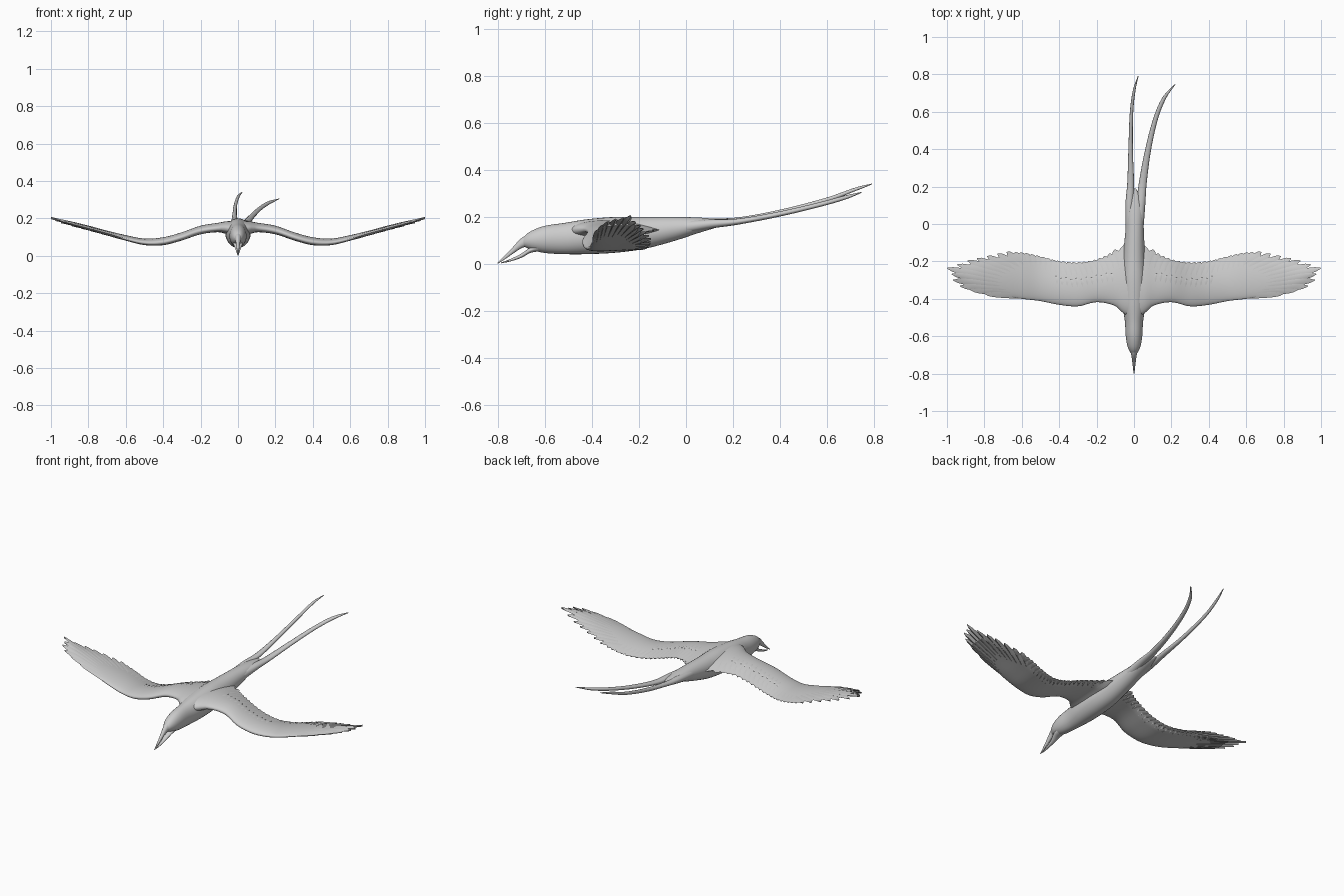
import bpy, math
from mathutils import Vector

if "Cube" in bpy.data.objects:
    bpy.data.objects.remove(bpy.data.objects["Cube"])

plumage = bpy.data.materials.new("plumage grey")
plumage.use_nodes = True
GREY = (0.6, 0.6, 0.6, 1)
plumage.diffuse_color = GREY
plumage.node_tree.nodes["Principled BSDF"].inputs["Base Color"].default_value = GREY


def make(name, verts, faces, angle=60):
    mesh = bpy.data.meshes.new(name)
    mesh.from_pydata(verts, [], faces)
    mesh.materials.append(plumage)
    obj = bpy.data.objects.new(name, mesh)
    bpy.context.collection.objects.link(obj)
    bpy.ops.object.select_all(action="DESELECT")
    obj.select_set(True)
    bpy.context.view_layer.objects.active = obj
    bpy.ops.object.mode_set(mode="EDIT")
    bpy.ops.mesh.select_all(action="SELECT")
    bpy.ops.mesh.normals_make_consistent(inside=False)
    bpy.ops.object.mode_set(mode="OBJECT")
    bpy.ops.object.shade_smooth_by_angle(angle=math.radians(angle))


def sample(rows, key):
    """Smooth interpolation of table rows by their first column."""
    key = min(max(key, rows[0][0]), rows[-1][0])
    i = 0
    while i < len(rows) - 2 and key > rows[i + 1][0]:
        i += 1
    a, b = rows[i], rows[i + 1]
    before, after = rows[max(i - 1, 0)], rows[min(i + 2, len(rows) - 1)]
    span = b[0] - a[0]
    t = (key - a[0]) / span
    out = []
    for p, q, r, s in zip(before[1:], a[1:], b[1:], after[1:]):
        m = (r - p) / (b[0] - before[0]) * span
        n = (s - q) / (after[0] - a[0]) * span
        out.append(q + t * m + t * t * (3 * (r - q) - 2 * m - n)
                   + t ** 3 * (2 * (q - r) + m + n))
    return out


def bridge(rings, size):
    faces = [(r * size + k, r * size + (k + 1) % size,
              (r + 1) * size + (k + 1) % size, (r + 1) * size + k)
             for r in range(rings - 1) for k in range(size)]
    return faces + [tuple(range(size)), tuple(range((rings - 1) * size, rings * size))]


def loft(name, rows, rings=40, size=20):
    """Elliptical tube along y; rows hold y, centre x, half width, bottom z, top z."""
    verts = []
    for r in range(rings):
        y = rows[0][0] + (rows[-1][0] - rows[0][0]) * r / (rings - 1)
        x, w, low, high = sample(rows, y)
        for k in range(size):
            a = math.tau * k / size
            verts.append((x + w * math.cos(a), y,
                          (low + high) / 2 + (high - low) / 2 * math.sin(a)))
    make(name, verts, bridge(rings, size))


# Body, with head and tapering rump
loft("body", [
    (-.70, 0, .010, .080, .100), (-.68, 0, .024, .070, .125), (-.65, 0, .036, .058, .144),
    (-.60, 0, .044, .047, .162), (-.52, 0, .049, .042, .174), (-.42, 0, .064, .042, .190),
    (-.30, 0, .068, .048, .200), (-.18, 0, .060, .064, .200), (-.05, .003, .050, .098, .200),
    (.06, .005, .044, .134, .197), (.14, .005, .030, .158, .190), (.19, .005, .006, .174, .183),
], 60, 28)

# Open, downcurved beak
loft("upper_beak", [
    (-.80, 0, .002, .001, .007), (-.775, 0, .005, .016, .031), (-.74, 0, .009, .040, .067),
    (-.70, 0, .015, .066, .110), (-.66, 0, .026, .080, .130)], 20, 14)
loft("lower_beak", [
    (-.785, 0, .002, .003, .007), (-.75, 0, .007, .010, .020), (-.70, 0, .013, .026, .044),
    (-.66, 0, .024, .047, .072), (-.62, 0, .028, .054, .090)], 20, 14)

# Two long tail streamers
loft("right_streamer", [
    (-.06, -.022, .022, .120, .180), (.10, -.024, .022, .152, .192), (.22, -.018, .018, .173, .198),
    (.40, -.018, .012, .209, .231), (.60, -.013, .009, .264, .283), (.72, .002, .007, .310, .325),
    (.79, .022, .002, .338, .342)], 50, 12)
loft("left_streamer", [
    (-.06, .026, .022, .120, .180), (.10, .036, .024, .150, .190), (.22, .047, .021, .167, .193),
    (.40, .076, .016, .202, .224), (.57, .118, .013, .243, .263), (.68, .165, .011, .275, .292),
    (.745, .218, .003, .302, .306)], 50, 12)

# Wing plan: x, leading y, trailing y, height, half thickness
WING = [
    (0, -.51, -.06, .138, .046), (.06, -.475, -.10, .145, .036), (.10, -.438, -.15, .147, .026),
    (.20, -.418, -.195, .133, .023), (.30, -.440, -.208, .099, .022), (.40, -.432, -.20, .073, .021),
    (.50, -.412, -.175, .070, .017), (.60, -.400, -.155, .091, .014), (.70, -.385, -.16, .118, .011),
    (.80, -.368, -.18, .145, .009), (.90, -.330, -.205, .171, .006), (1.0, -.25, -.22, .197, .002)]


def wing_at(x, y):
    """Mid height and half thickness of the wing over a plan point."""
    lead, trail, z, thick = sample(WING, x)
    s = min(max((y - lead) / (trail - lead), 0), 1)
    return (z + .008 * math.sin(math.pi * s) - .006 * s,
            thick * 2.4 * math.sqrt(s) * (1 - s) + .0015)


def wing_panel(name, side, stations=50, half=14):
    verts = []
    for i in range(stations):
        x = .88 * i / (stations - 1)
        lead, trail = sample(WING, x)[:2]
        trail -= .015
        loop = [(k / half, 1) for k in range(half + 1)]
        loop += [(k / half, -1) for k in range(half - 1, 0, -1)]
        for s, sign in loop:
            y = lead + (trail - lead) * s * s
            z, h = wing_at(x, y)
            verts.append((side * x, y, z + sign * h))
    make(name, verts, bridge(stations, 2 * half))


def feather(verts, faces, side, root, tip, width, lift, under=-1):
    """Add one slim blade that rises out of the wing surface and hugs it."""
    root, tip = Vector(root), Vector(tip)
    across = (tip - root).normalized().orthogonal() * width / 2
    steps, base = 14, len(verts)
    for i in range(steps + 1):
        t = i / steps
        w = (.6 + .4 * min(t * 2.5, 1)) * math.sqrt(max(1 - t ** 7, .01))
        rise = lift * min(3 * t - 1, 1)
        mid = root + (tip - root) * t
        for u, level in ((-1, .5), (0, 1), (1, .8), (0, under)):
            p = mid + across * u * w
            z, h = wing_at(p.x, p.y)
            verts.append((side * p.x, p.y, z + level * (h + rise)))
    faces += [tuple(base + v for v in f) for f in bridge(steps + 1, 4)]


# Primary feather tips, from leading edge round to trailing edge
TIPS = [(.80, -.371), (.875, -.352), (.93, -.332), (.968, -.300), (.975, -.268), (1.0, -.236),
        (.945, -.217), (.89, -.196), (.84, -.184), (.785, -.172), (.73, -.159), (.68, -.150)]

for side, label in ((1, "left"), (-1, "right")):
    wing_panel(label + "_wing", side)

    verts, faces = [], []
    for i, tip in enumerate(TIPS):
        f = i / (len(TIPS) - 1)
        root = (.54 + .04 * math.sin(math.pi * f), -.385 + .13 * f)
        feather(verts, faces, side, root, tip, .038, .0025)
    make(label + "_primary_feathers", verts, faces)

    verts, faces = [], []
    for i in range(20):
        x = .09 + .028 * i
        lead, trail = sample(WING, x)[:2]
        root = (x - .02, lead + .55 * (trail - lead))
        feather(verts, faces, side, root, (x + .012, trail + .004), .046, .001)
    make(label + "_secondary_feathers", verts, faces)

    # Short covert feathers lying on the upper surface
    verts, faces = [], []
    for i in range(12):
        x = .12 + .027 * i
        lead, trail = sample(WING, x)[:2]
        root = (x - .008, lead + .36 * (trail - lead))
        tip = (x, lead + (.62 + .03 * (i % 2)) * (trail - lead))
        feather(verts, faces, side, root, tip, .042, .002, 0)
    make(label + "_covert_feathers", verts, faces)
